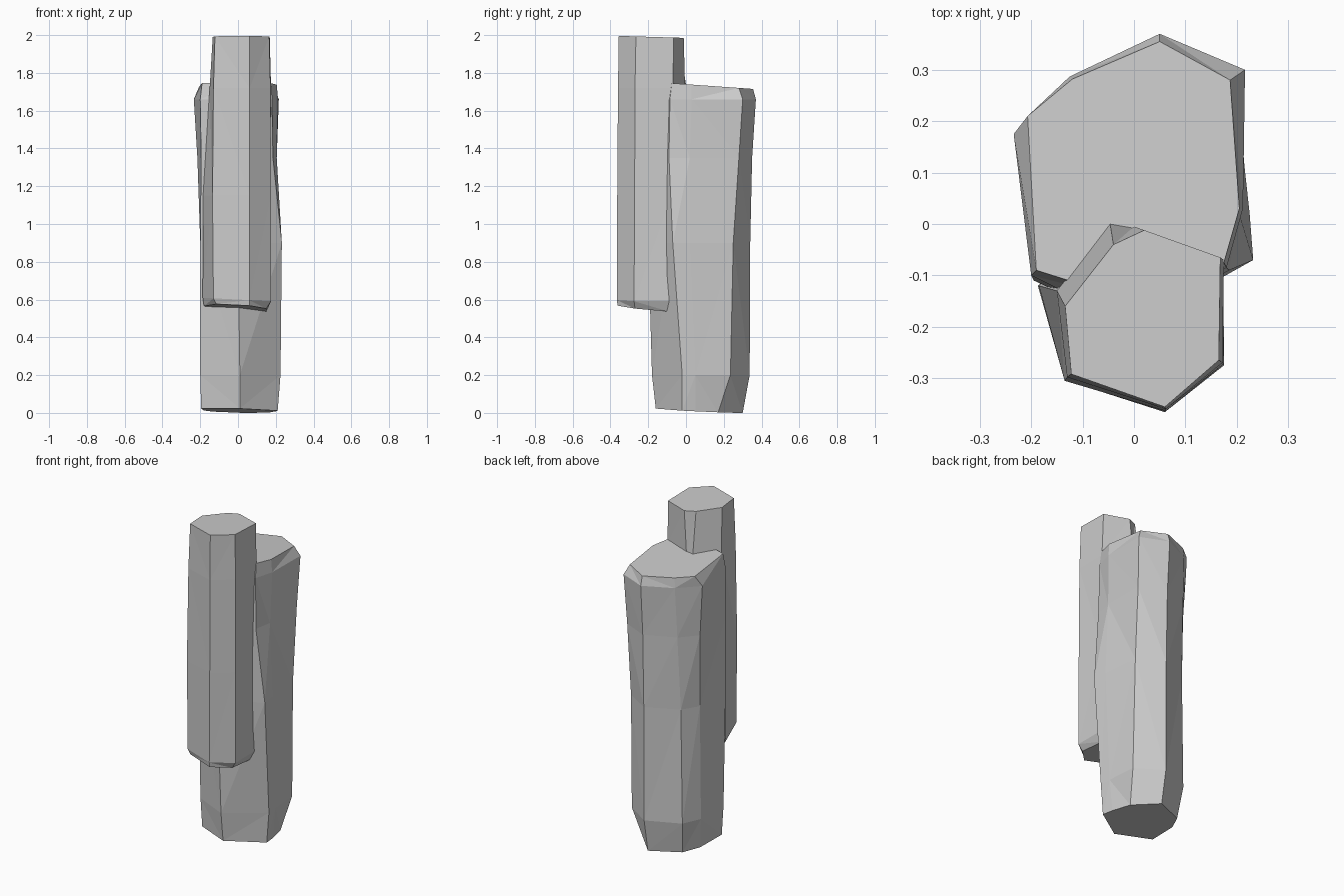
import bpy, bmesh


def loft(name, rings):
    """Skin a closed faceted column; each ring is (z, slope_x, slope_y, [(x, y), ...])."""
    bm = bmesh.new()
    loops = [[bm.verts.new((x, y, z + sx * x + sy * y)) for x, y in pts]
             for z, sx, sy, pts in rings]
    n = len(loops[0])
    for lo, hi in zip(loops, loops[1:]):
        for i in range(n):
            j = (i + 1) % n
            bm.faces.new((lo[i], lo[j], hi[j], hi[i]))
    bm.faces.new(loops[0][::-1])
    bm.faces.new(loops[-1])
    # Triangulate so the slightly twisted sides stay as flat facets
    bmesh.ops.triangulate(bm, faces=bm.faces[:])
    bmesh.ops.recalc_face_normals(bm, faces=bm.faces[:])
    mesh = bpy.data.meshes.new(name)
    bm.to_mesh(mesh)
    bm.free()
    obj = bpy.data.objects.new(name, mesh)
    bpy.context.collection.objects.link(obj)
    return obj


# Thick rear rock column standing on the ground
loft("rear_rock_column", [
    (0.015, -0.02, -0.05, [(.01, -.16), (.21, -.02), (.20, .05), (.17, .17),
                           (.05, .30), (-.13, .22), (-.18, .12), (-.195, -.07)]),
    (0.20, 0, 0, [(.01, -.18), (.225, -.02), (.22, .05), (.205, .235),
                  (.05, .337), (-.15, .25), (-.20, .14), (-.20, -.08)]),
    (0.90, 0, 0, [(.00, -.20), (.232, -.07), (.225, .02), (.20, .25),
                  (.05, .34), (-.14, .25), (-.20, .15), (-.20, -.10)]),
    (1.35, 0, 0, [(.00, -.20), (.185, -.09), (.205, .02), (.205, .28),
                  (.05, .35), (-.13, .27), (-.215, .17), (-.195, -.11)]),
    (1.66, 0, 0, [(.00, -.20), (.18, -.085), (.212, .03), (.216, .30),
                  (.05, .37), (-.125, .287), (-.234, .175), (-.20, -.10)]),
    (1.74, 0, -0.07, [(.00, -.15), (.175, -.075), (.205, .03), (.187, .28),
                      (.05, .355), (-.12, .282), (-.207, .21), (-.19, -.09)]),
])

# Slimmer front column, raised off the ground and fused to the rear one
loft("front_rock_column", [
    (0.54, -0.08, -0.09, [(-.115, -.30), (.06, -.362), (.15, -.27), (.15, -.09),
                          (.02, -.03), (-.05, -.03), (-.18, -.12)]),
    (0.60, -0.05, 0, [(-.13, -.305), (.06, -.366), (.175, -.275), (.174, -.075),
                      (.02, -.01), (-.05, -.01), (-.187, -.12)]),
    (1.15, 0, 0, [(-.135, -.305), (.062, -.364), (.175, -.272), (.17, -.08),
                  (.02, -.01), (-.05, .00), (-.185, -.12)]),
    (1.72, 0, 0, [(-.130, -.298), (.062, -.36), (.172, -.27), (.175, -.07),
                  (.00, -.005), (-.047, .003), (-.15, -.13)]),
    (1.985, 0, -0.03, [(-.122, -.292), (.06, -.356), (.165, -.265), (.168, -.065),
                       (.02, -.012), (-.04, -.04), (-.134, -.16)]),
])
